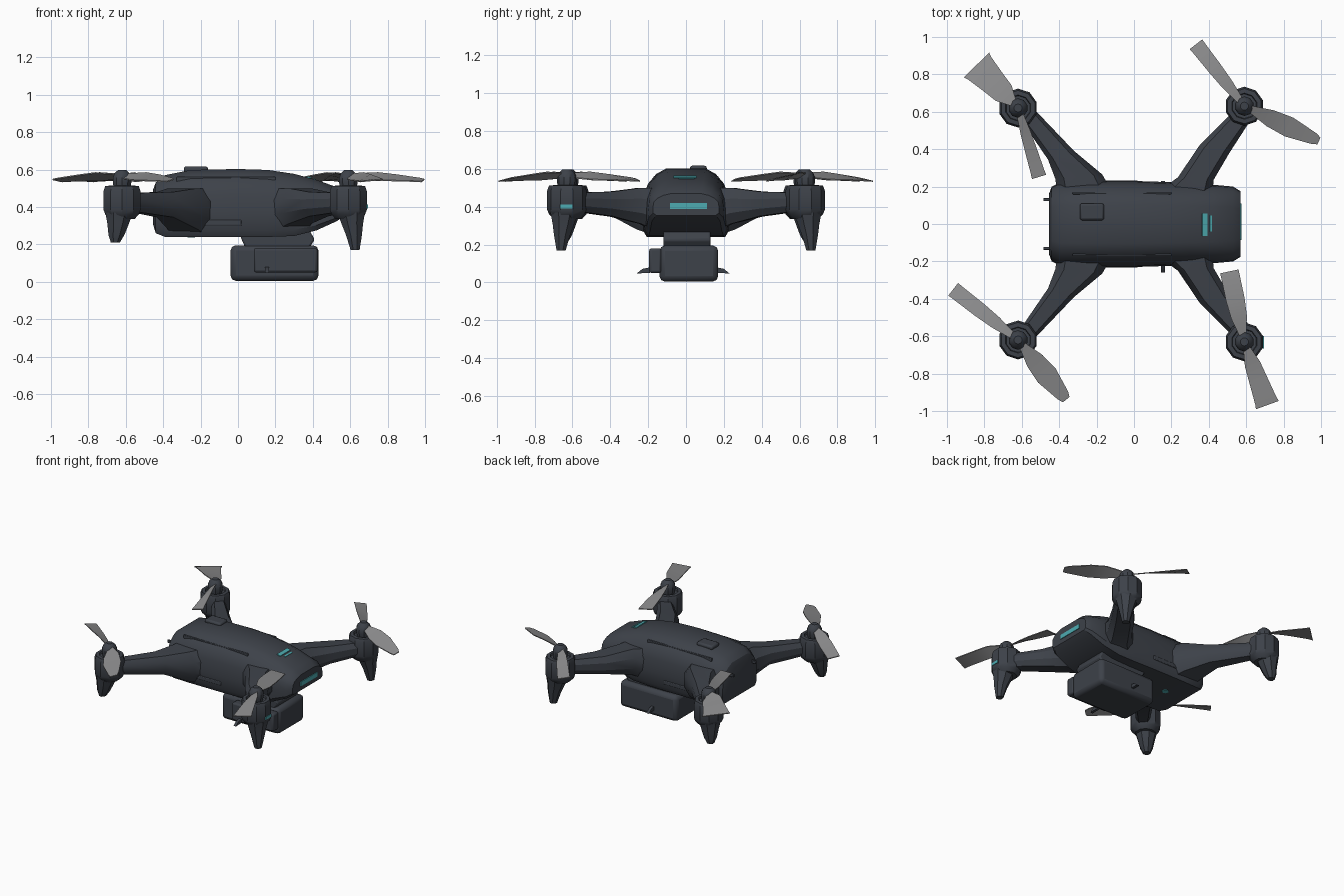
import bpy, bmesh, math
from mathutils import Vector, Matrix

if "Cube" in bpy.data.objects:
    bpy.data.objects.remove(bpy.data.objects["Cube"])


def material(name, rgb):
    m = bpy.data.materials.new(name)
    m.diffuse_color = (*rgb, 1)
    m.use_nodes = True
    m.node_tree.nodes["Principled BSDF"].inputs["Base Color"].default_value = m.diffuse_color
    return m


DARK = material("dark slate", (0.047, 0.054, 0.067))
GREY = material("blade grey", (0.27, 0.27, 0.275))
TEAL = material("teal light", (0.075, 0.41, 0.44))


def finish(name, bm, mat, bevel=0, angle=30):
    bmesh.ops.recalc_face_normals(bm, faces=bm.faces)
    me = bpy.data.meshes.new(name)
    bm.to_mesh(me)
    bm.free()
    me.materials.append(mat)
    ob = bpy.data.objects.new(name, me)
    bpy.context.collection.objects.link(ob)
    bpy.ops.object.select_all(action='DESELECT')
    ob.select_set(True)
    bpy.context.view_layer.objects.active = ob
    bpy.ops.object.shade_smooth_by_angle(angle=math.radians(angle))
    if bevel:
        b = ob.modifiers.new("bevel", 'BEVEL')
        b.width, b.segments, b.limit_method = bevel, 2, 'ANGLE'
    return ob


def loft(name, rings, mat, bevel=0, angle=30):
    """Skin a list of equal point rings and cap both ends."""
    bm = bmesh.new()
    vs = [[bm.verts.new(p) for p in r] for r in rings]
    n = len(vs[0])
    for a, b in zip(vs, vs[1:]):
        for i in range(n):
            j = (i + 1) % n
            bm.faces.new((a[i], a[j], b[j], b[i]))
    bm.faces.new(vs[0])
    bm.faces.new(vs[-1])
    return finish(name, bm, mat, bevel, angle)


def box(name, lo, hi, mat, bevel=0, tilt=0):
    lo, hi = Vector(lo), Vector(hi)
    bm = bmesh.new()
    bmesh.ops.create_cube(bm, size=1)
    bmesh.ops.scale(bm, vec=hi - lo, verts=bm.verts)
    bmesh.ops.rotate(bm, matrix=Matrix.Rotation(tilt, 3, 'Y'), verts=bm.verts)
    bmesh.ops.translate(bm, vec=(lo + hi) / 2, verts=bm.verts)
    return finish(name, bm, mat, bevel)


def ring(cx, cy, r, z, n=10):
    return [(cx + r * math.cos((i + .5) * math.tau / n),
             cy + r * math.sin((i + .5) * math.tau / n), z) for i in range(n)]


# Fuselage: one faceted cross-section swept along x (half width, bottom, top)
half = [(0.9, 0), (0.99, 0.1), (1, 0.35), (0.97, 0.62), (0.87, 0.78),
        (0.68, 0.92), (0.45, 1)]
section = half + [(-u, v) for u, v in reversed(half)]
stations = [(-0.455, 0.16, 0.31, 0.49), (-0.44, 0.20, 0.26, 0.53),
            (-0.39, 0.225, 0.24, 0.57), (-0.25, 0.23, 0.24, 0.598),
            (0.0, 0.23, 0.24, 0.603), (0.16, 0.225, 0.24, 0.598),
            (0.30, 0.22, 0.245, 0.577), (0.42, 0.21, 0.275, 0.545),
            (0.53, 0.20, 0.325, 0.505), (0.57, 0.175, 0.355, 0.47)]
loft("fuselage", [[(x, u * w, b + v * (t - b)) for u, v in section]
                  for x, w, b, t in stations], DARK)

# Raised top hatch, spine seams and little rear vanes
box("top_hatch", (-0.29, 0.02, 0.585), (-0.16, 0.11, 0.617), DARK, 0.012)
for s in (-1, 1):
    box("top_rail", (-0.33, s * 0.165 - 0.006, 0.535), (0.2, s * 0.165 + 0.006, 0.562), DARK, 0.004)
    box("side_skirt", (-0.2, s * 0.225 - 0.008, 0.3), (0.02, s * 0.225 + 0.008, 0.33), DARK, 0.005)
    box("rear_vane", (-0.485, s * 0.13 - 0.008, 0.45), (-0.43, s * 0.13 + 0.008, 0.47), DARK, 0.003)

# Teal lights on the nose, roof and belly
box("nose_light", (0.567, -0.085, 0.388), (0.575, 0.11, 0.42), TEAL)
box("roof_light", (0.364, -0.065, 0.553), (0.392, 0.055, 0.562), TEAL, 0, 0.26)
box("roof_light_small", (0.404, -0.04, 0.543), (0.416, 0.045, 0.551), TEAL, 0, 0.26)
loft("belly_light", [ring(-0.25, 0.03, 0.022, z, 12) for z in (0.236, 0.243)], TEAL)

# Arms: (inner x,y), (outer x,y), bottom, top from root to motor
rear_arm = [((-0.41, 0.14), (-0.12, 0.18), 0.25, 0.50),
            ((-0.42, 0.24), (-0.17, 0.265), 0.28, 0.50),
            ((-0.46, 0.345), (-0.32, 0.39), 0.345, 0.48),
            ((-0.60, 0.55), (-0.53, 0.61), 0.375, 0.475)]
front_arm = [((0.42, 0.14), (0.14, 0.18), 0.27, 0.50),
             ((0.425, 0.235), (0.235, 0.25), 0.31, 0.50),
             ((0.51, 0.38), (0.35, 0.42), 0.35, 0.48),
             ((0.62, 0.55), (0.53, 0.60), 0.375, 0.475)]


def arm_ring(a, b, z0, z1, s):
    pts = []
    for t, v in ((0.18, 0), (0.82, 0), (1, 0.3), (1, 0.7),
                 (0.82, 1), (0.18, 1), (0, 0.7), (0, 0.3)):
        pts.append((a[0] + (b[0] - a[0]) * t, s * (a[1] + (b[1] - a[1]) * t),
                    z0 + (z1 - z0) * v))
    return pts


for s in (-1, 1):
    for label, arm in (("rear_arm", rear_arm), ("front_arm", front_arm)):
        loft(label, [arm_ring(*st, s) for st in arm], DARK)


# Propeller blade: twisted, drooping plate
def blade(cx, cy, deg, length, mid, tip):
    a = math.radians(deg)
    d, n = Vector((math.cos(a), math.sin(a), 0)), Vector((-math.sin(a), math.cos(a), 0))
    rows = [(0.03, 0.035, 0.565, 0.012), (length * 0.35, mid * 0.85, 0.563, 0.02),
            (length * 0.6, mid, 0.556, 0.015), (length * 0.93, (tip * 2 + mid) / 3, 0.545, 0.008),
            (length, tip, 0.541, 0.006)]
    rings = []
    for r, w, z, tw in rows:
        c = Vector((cx, cy, z)) + d * r
        e, f, up = n * w / 2, Vector((0, 0, tw)), Vector((0, 0, 0.003))
        rings.append([c - e - f - up, c + e + f - up, c + e + f + up, c - e - f + up])
    loft("propeller_blade", rings, GREY)


# Motor pods with tapered landing feet, hubs and two blades each
# (x, y, foot tip z, blades as angle, length, middle width, tip width)
motors = [(-0.62, 0.62, 0.21, [(134, 0.32, 0.14, 0.19), (-73, 0.385, 0.065, 0.08)]),
          (0.59, 0.63, 0.17, [(128, 0.42, 0.075, 0.085), (-25, 0.44, 0.11, 0.04)]),
          (-0.62, -0.62, 0.21, [(142, 0.44, 0.08, 0.085), (-51, 0.41, 0.12, 0.045)]),
          (0.59, -0.63, 0.17, [(102, 0.385, 0.10, 0.10), (-70, 0.36, 0.10, 0.13)])]
for cx, cy, foot, blades in motors:
    ox, oy = math.copysign(0.03, cx), math.copysign(0.025, cy)
    loft("motor_pod", [ring(cx, cy, 0.07, 0.335), ring(cx, cy, 0.094, 0.36),
                       ring(cx, cy, 0.104, 0.385), ring(cx, cy, 0.104, 0.485),
                       ring(cx, cy, 0.094, 0.512), ring(cx, cy, 0.07, 0.514),
                       ring(cx, cy, 0.066, 0.50)], DARK)
    loft("landing_foot", [ring(cx + ox * 0.5, cy + oy * 0.5, 0.08, 0.37, 8),
                          ring(cx + ox * 0.7, cy + oy * 0.7, 0.062, 0.31, 8),
                          ring(cx + ox, cy + oy, 0.046, 0.25, 8),
                          ring(cx + ox * 1.2, cy + oy * 1.2, 0.026, foot, 8)], DARK)
    loft("rotor_hub", [ring(cx, cy, 0.045, 0.495), ring(cx, cy, 0.052, 0.53),
                       ring(cx, cy, 0.052, 0.555), ring(cx, cy, 0.042, 0.58),
                       ring(cx, cy, 0.022, 0.598)], DARK)
    for b in blades:
        blade(cx, cy, *b)
box("pod_light", (0.686, -0.665, 0.392), (0.694, -0.60, 0.412), TEAL)

# Payload slung under the belly
box("payload_case", (-0.04, -0.14, 0.005), (0.43, 0.17, 0.195), DARK, 0.028)
box("payload_side_panel", (0.085, -0.195, 0.05), (0.425, -0.13, 0.18), DARK, 0.012)
loft("payload_neck", [[(x0, -0.12, z), (x1, -0.12, z), (x1, 0.13, z), (x0, 0.13, z)]
                      for x0, x1, z in ((0.04, 0.38, 0.18), (0.02, 0.41, 0.225), (0.0, 0.38, 0.28))],
     DARK, 0.01)

# Small swept fins on both sides of the payload
for s, y0 in ((-1, -0.19), (1, 0.16)):
    loft("payload_fin", [[(x, y0, 0.05), (x, y0 + s * 0.07, 0.048),
                          (x, y0 + s * 0.04, 0.072), (x, y0, 0.08)] for x in (0.145, 0.165)], DARK)
